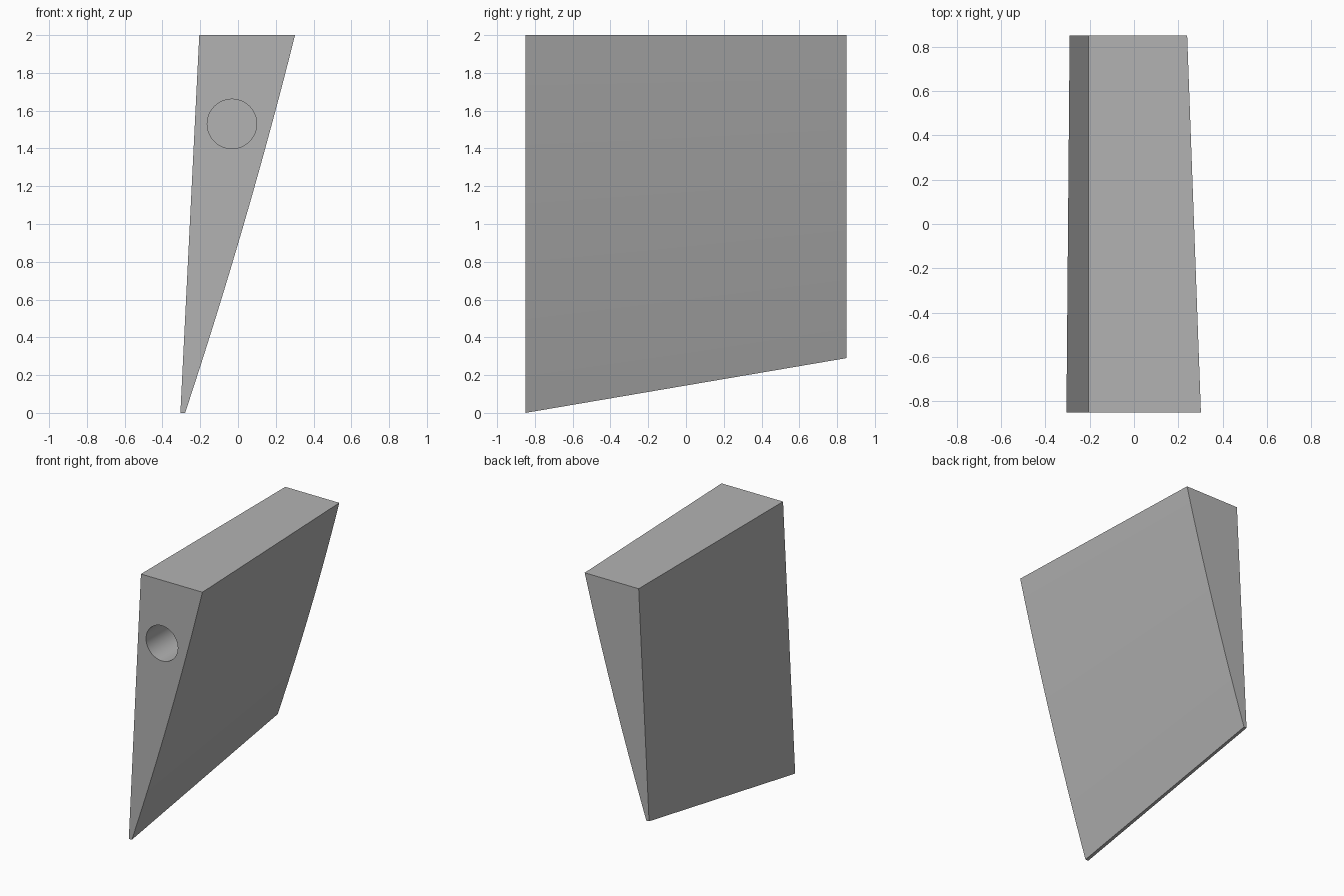
import bpy
import bmesh
import math
from mathutils import Matrix

cube = bpy.data.objects.get("Cube")
if cube:
    bpy.data.objects.remove(cube, do_unlink=True)

HALF_DEPTH = 0.85
TOP = 2.0
STEPS = 16

# Single plain grey material
grey = bpy.data.materials.new("plain_grey")
grey.use_nodes = True
colour = (0.45, 0.45, 0.45, 1)
grey.diffuse_color = colour
grey.node_tree.nodes["Principled BSDF"].inputs["Base Color"].default_value = colour


def make_object(name, bm):
    bmesh.ops.recalc_face_normals(bm, faces=bm.faces)
    mesh = bpy.data.meshes.new(name)
    bm.to_mesh(mesh)
    bm.free()
    mesh.materials.append(grey)
    obj = bpy.data.objects.new(name, mesh)
    bpy.context.collection.objects.link(obj)
    return obj


def end_profile(bm, y, bottom, left, tip, right, bulge):
    """Tapered end outline: straight left edge, gently bowed right edge."""
    points = [(-0.205, TOP), (left, bottom)]
    for i in range(STEPS + 1):
        t = i / STEPS
        x = tip + (right - tip) * t + bulge * 4 * t * (1 - t)
        points.append((x, bottom + (TOP - bottom) * t))
    return [bm.verts.new((x, y, z)) for x, z in points]


# Wedge body: loft between the larger front end and the shorter back end
bm = bmesh.new()
front = end_profile(bm, -HALF_DEPTH, 0, -0.305, -0.28, 0.302, 0.02)
back = end_profile(bm, HALF_DEPTH, 0.29, -0.2905, -0.268, 0.24, 0.017)
bm.faces.new(front)
bm.faces.new(back)
for i in range(len(front)):
    j = (i + 1) % len(front)
    bm.faces.new((front[i], front[j], back[j], back[i]))
wedge = make_object("wedge_body", bm)

# Round blind socket bored into the front end
bm = bmesh.new()
bmesh.ops.create_cone(
    bm, cap_ends=True, segments=48, radius1=0.131, radius2=0.131, depth=1.2,
    matrix=Matrix.Translation((-0.032, -HALF_DEPTH, 1.53))
    @ Matrix.Rotation(math.pi / 2, 4, "X"))
cutter = make_object("socket_cutter", bm)
cutter.hide_render = True

bore = wedge.modifiers.new("socket", "BOOLEAN")
bore.operation = "DIFFERENCE"
bore.solver = "EXACT"
bore.object = cutter

bpy.ops.object.select_all(action="DESELECT")
wedge.select_set(True)
bpy.context.view_layer.objects.active = wedge
bpy.ops.object.modifier_apply(modifier=bore.name)
bpy.data.objects.remove(cutter, do_unlink=True)

# Smooth the bowed side and the socket wall, keep the corners crisp
bpy.ops.object.shade_smooth_by_angle(angle=math.radians(30))
